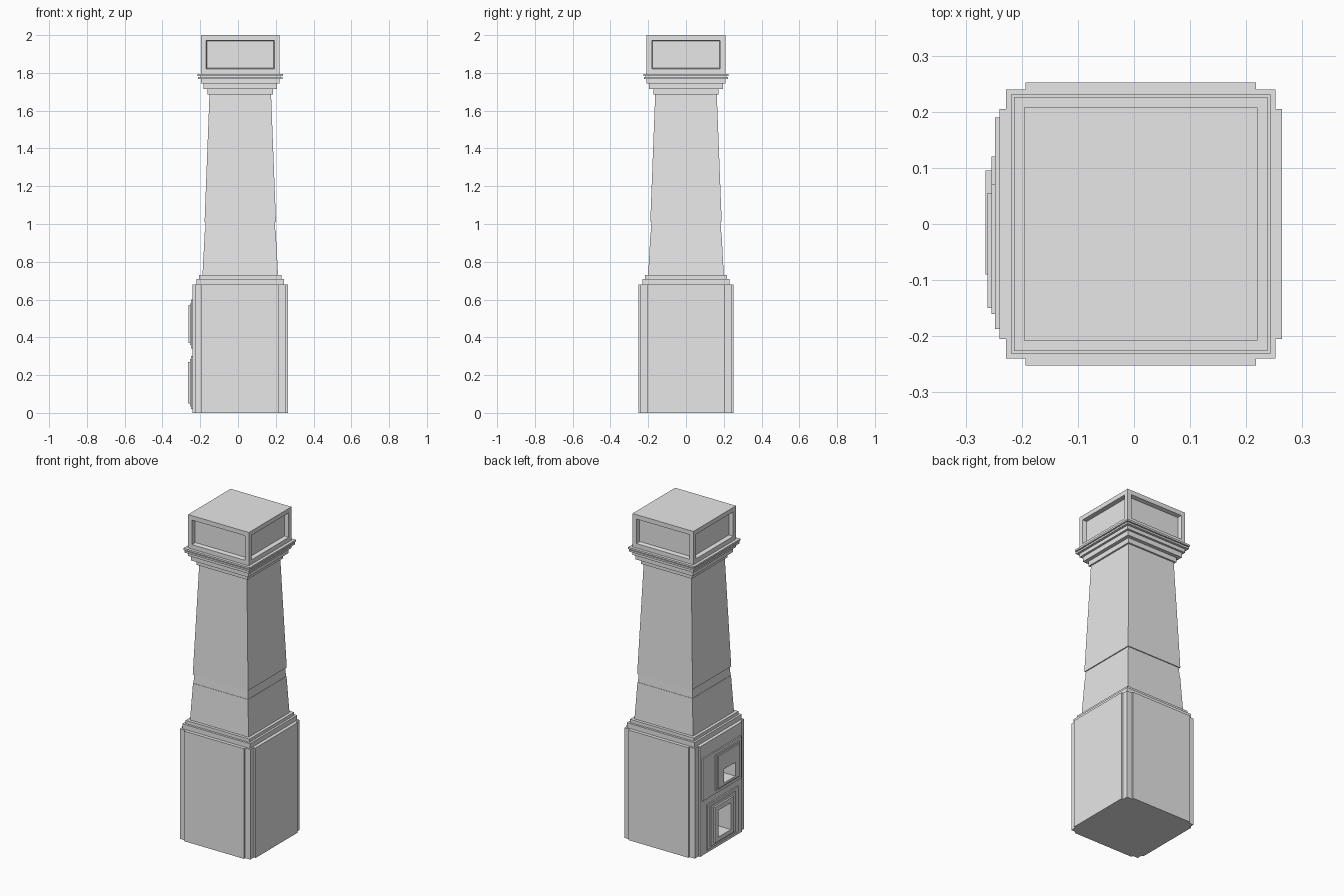
import bpy, bmesh
from mathutils import Matrix, Vector

if "Cube" in bpy.data.objects:
    bpy.data.objects.remove(bpy.data.objects["Cube"])

CX = 0.012          # pillar axis; the hatches stick out on the other side
CORE = 0.24         # half width of the base core
FACE = 0.252        # half width over the base panels

grey = bpy.data.materials.new("plain grey")
grey.use_nodes = True
grey.diffuse_color = (0.8, 0.8, 0.8, 1)
grey.node_tree.nodes["Principled BSDF"].inputs["Base Color"].default_value = (0.8, 0.8, 0.8, 1)


def finish(name, bm):
    bmesh.ops.recalc_face_normals(bm, faces=bm.faces)
    mesh = bpy.data.meshes.new(name)
    bm.to_mesh(mesh)
    bm.free()
    mesh.materials.append(grey)
    obj = bpy.data.objects.new(name, mesh)
    bpy.context.collection.objects.link(obj)
    return obj


def box(name, low, high):
    low, high = Vector(low), Vector(high)
    bm = bmesh.new()
    bmesh.ops.create_cube(bm, size=1, matrix=Matrix.Translation((low + high) / 2)
                          @ Matrix.Diagonal((*(high - low), 1)))
    return finish(name, bm)


def square_stack(name, profile):
    """Skin square rings given as (half width, height) and cap both ends."""
    bm = bmesh.new()
    rings = [[bm.verts.new((CX + sx * h, sy * h, z))
              for sx, sy in ((-1, -1), (1, -1), (1, 1), (-1, 1))] for h, z in profile]
    for a, b in zip(rings, rings[1:]):
        for i in range(4):
            j = (i + 1) % 4
            bm.faces.new((a[i], a[j], b[j], b[i]))
    bm.faces.new(rings[0])
    bm.faces.new(rings[-1])
    return finish(name, bm)


def steps(layers):
    """Turn (half width, bottom, top) layers into a stepped profile."""
    return [p for h, low, high in layers for p in ((h, low), (h, high))]


def cut(targets, cutter):
    """Subtract the cutter from each target, then discard it."""
    cutter.hide_render = True
    for obj in targets:
        mod = obj.modifiers.new("opening", 'BOOLEAN')
        mod.operation = 'DIFFERENCE'
        mod.solver = 'EXACT'
        mod.object = cutter
        bpy.context.view_layer.update()
        graph = bpy.context.evaluated_depsgraph_get()
        mesh = bpy.data.meshes.new_from_object(obj.evaluated_get(graph))
        obj.modifiers.clear()
        obj.data = mesh
    bpy.data.objects.remove(cutter)


# Base: square core with a raised panel on each side
TOP = 0.68
core = square_stack("base_core", [(CORE, 0), (CORE, TOP)])
W = 0.205
box("front_base_panel", (CX - W, -FACE, 0), (CX + W, -CORE, TOP))
box("back_base_panel", (CX - W, CORE, 0), (CX + W, FACE, TOP))
box("left_base_panel", (CX + CORE, -W, 0), (CX + FACE, W, TOP))
hatch_panel = box("right_base_panel", (CX - FACE, -W, 0), (CX - CORE, W, TOP))

# Moulding on top of the base
square_stack("base_moulding", steps([(0.231, 0.68, 0.71), (0.218, 0.71, 0.73)]))

# Tapering shaft with a slightly sunken band
square_stack("shaft", [(0.2, 0.73), (0.188, 0.955), (0.186, 0.955), (0.183, 1.01),
                       (0.189, 1.01), (0.163, 1.685)])

# Stepped crown
square_stack("crown_moulding", steps([
    (0.173, 1.685, 1.715), (0.195, 1.715, 1.745), (0.208, 1.745, 1.767),
    (0.223, 1.767, 1.778), (0.214, 1.778, 1.783), (0.226, 1.783, 1.794)]))

# Cap block with a sunken panel on each side
bm = bmesh.new()
bmesh.ops.create_cube(bm, size=1, matrix=Matrix.Translation((CX, 0, 1.897))
                      @ Matrix.Diagonal((0.416, 0.416, 0.206, 1)))
bm.normal_update()
for face in [f for f in bm.faces if abs(f.normal.z) < 0.5]:
    bmesh.ops.inset_individual(bm, faces=[face], thickness=0.039)
    bmesh.ops.inset_individual(bm, faces=[face], thickness=0.006, depth=-0.025)
finish("cap_block", bm)


# Hatches on the right side: stepped plates around an opening
def hatch(name, layers, opening):
    plates, back = [], CX - FACE
    for i, (x, y0, y1, z0, z1) in enumerate(layers):
        plates.append(box(f"{name}_plate_{i + 1}", (x, y0, z0), (back, y1, z1)))
        back = x
    y0, y1, z0, z1 = opening
    cut(plates + [hatch_panel, core],
        box(f"{name}_cutter", (-0.3, y0, z0), (-0.13, y1, z1)))


hatch("upper_hatch", [(-0.248, -0.187, 0.19, 0.34, 0.60),
                      (-0.254, -0.16, 0.07, 0.36, 0.58),
                      (-0.261, -0.15, 0.055, 0.37, 0.57)],
      (-0.11, 0.0, 0.385, 0.47))
hatch("lower_hatch", [(-0.248, -0.16, 0.145, 0.02, 0.30),
                      (-0.254, -0.125, 0.12, 0.035, 0.285),
                      (-0.265, -0.09, 0.095, 0.05, 0.27)],
      (-0.06, 0.06, 0.075, 0.24))
